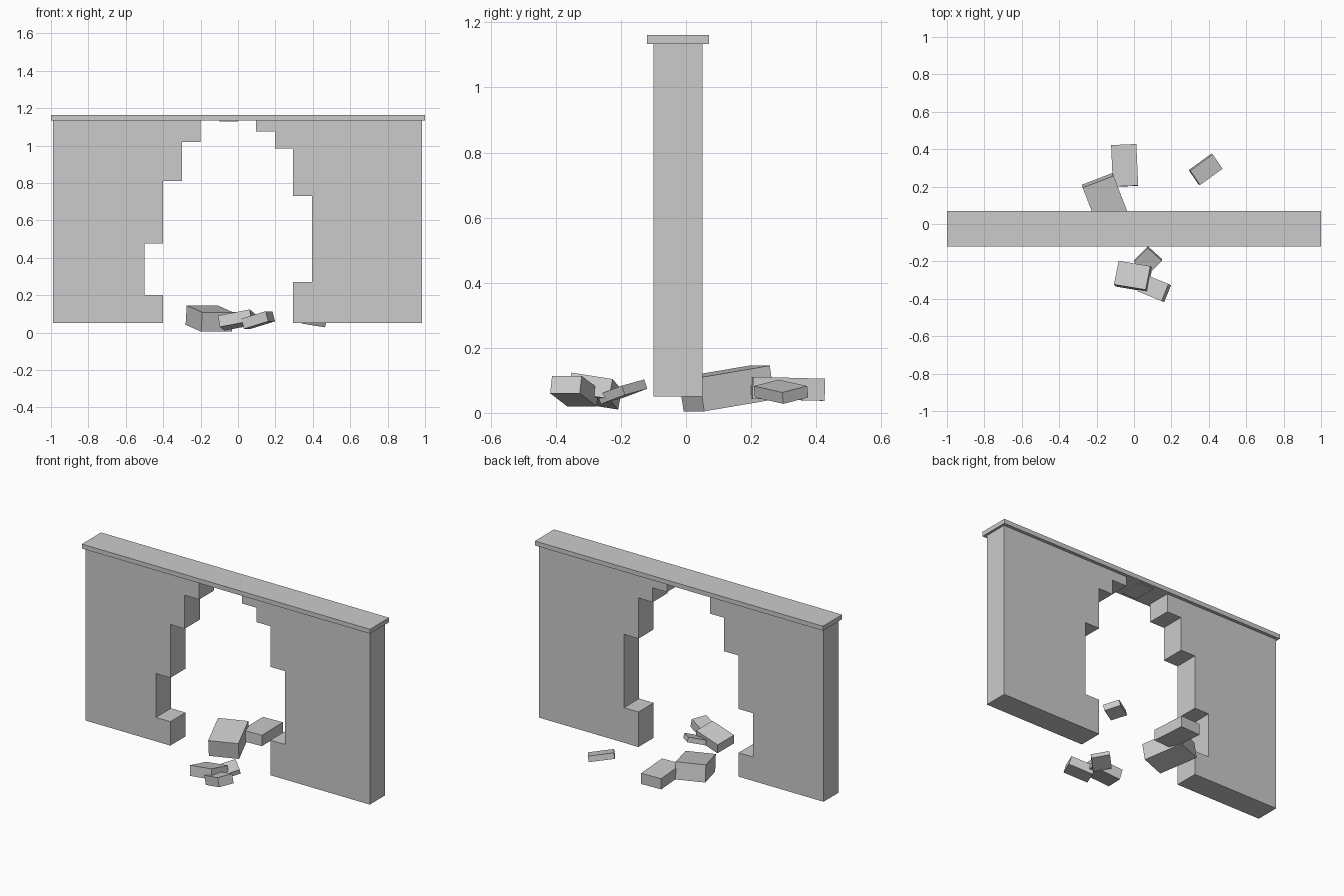
import bpy, bmesh
from math import radians
from mathutils import Matrix

if "Cube" in bpy.data.objects:
    bpy.data.objects.remove(bpy.data.objects["Cube"])

stone = bpy.data.materials.new("grey_stone")
stone.diffuse_color = (0.6, 0.6, 0.6, 1)
stone.use_nodes = True
stone.node_tree.nodes["Principled BSDF"].inputs["Base Color"].default_value = stone.diffuse_color


def finish(name, bm):
    bmesh.ops.recalc_face_normals(bm, faces=bm.faces)
    mesh = bpy.data.meshes.new(name)
    bm.to_mesh(mesh)
    bm.free()
    mesh.materials.append(stone)
    obj = bpy.data.objects.new(name, mesh)
    bpy.context.collection.objects.link(obj)
    return obj


def box(name, centre, size, yaw=0, rise_x=0, rise_y=0):
    """Box turned by yaw, then sloping upward along its own x and y axes."""
    bm = bmesh.new()
    rot = (Matrix.Rotation(radians(yaw), 4, 'Z')
           @ Matrix.Rotation(radians(-rise_x), 4, 'Y')
           @ Matrix.Rotation(radians(rise_y), 4, 'X'))
    bmesh.ops.create_cube(bm, size=1, matrix=Matrix.Translation(centre) @ rot
                          @ Matrix.Diagonal((*size, 1)))
    return finish(name, bm)


def wall_side(name, outer, steps):
    """Wall half with a stepped broken edge; steps are (x, bottom z, top z)."""
    outline = [(outer, steps[0][1])]
    for x, low, high in steps:
        outline += [(x, low), (x, high)]
    outline.append((outer, steps[-1][2]))
    bm = bmesh.new()
    face = bm.faces.new([bm.verts.new((x, -0.10, z)) for x, z in outline])
    out = bmesh.ops.extrude_face_region(bm, geom=[face])
    verts = [v for v in out["geom"] if isinstance(v, bmesh.types.BMVert)]
    bmesh.ops.translate(bm, verts=verts, vec=(0, 0.15, 0))
    return finish(name, bm)


# Broken wall on either side of the breach
wall_side("wall_left", -0.99, [(-0.40, 0.05, 0.20), (-0.50, 0.20, 0.475),
                               (-0.40, 0.475, 0.81), (-0.30, 0.81, 1.02),
                               (-0.20, 1.02, 1.136)])
wall_side("wall_right", 0.985, [(0.295, 0.05, 0.27), (0.395, 0.27, 0.73),
                                (0.295, 0.73, 0.985), (0.197, 0.985, 1.075),
                                (0.097, 1.075, 1.136)])

# Coping along the top, with a sliver of wall still hanging below it
box("coping", (0, -0.025, 1.148), (2.0, 0.19, 0.028))
box("hanging_sliver", (-0.05, -0.025, 1.133), (0.10, 0.15, 0.008))

# Fallen blocks behind the wall
box("rubble_large", (-0.153, 0.125, 0.075), (0.177, 0.235, 0.105), 21, 0, 9)
box("rubble_back", (-0.05, 0.313, 0.074), (0.135, 0.222, 0.068), 2.5, 0, -1.5)
box("rubble_far", (0.383, 0.292, 0.065), (0.15, 0.095, 0.036), 36, -7.5, 12)

# Fallen blocks in front of the wall
box("rubble_front", (-0.005, -0.28, 0.067), (0.175, 0.130, 0.062), -9.5, 11, -9)
box("rubble_front_right", (0.108, -0.343, 0.067), (0.145, 0.098, 0.056), -22, 16, 0)
box("rubble_thin", (0.075, -0.195, 0.065), (0.108, 0.105, 0.03), 45, 15, 11)
